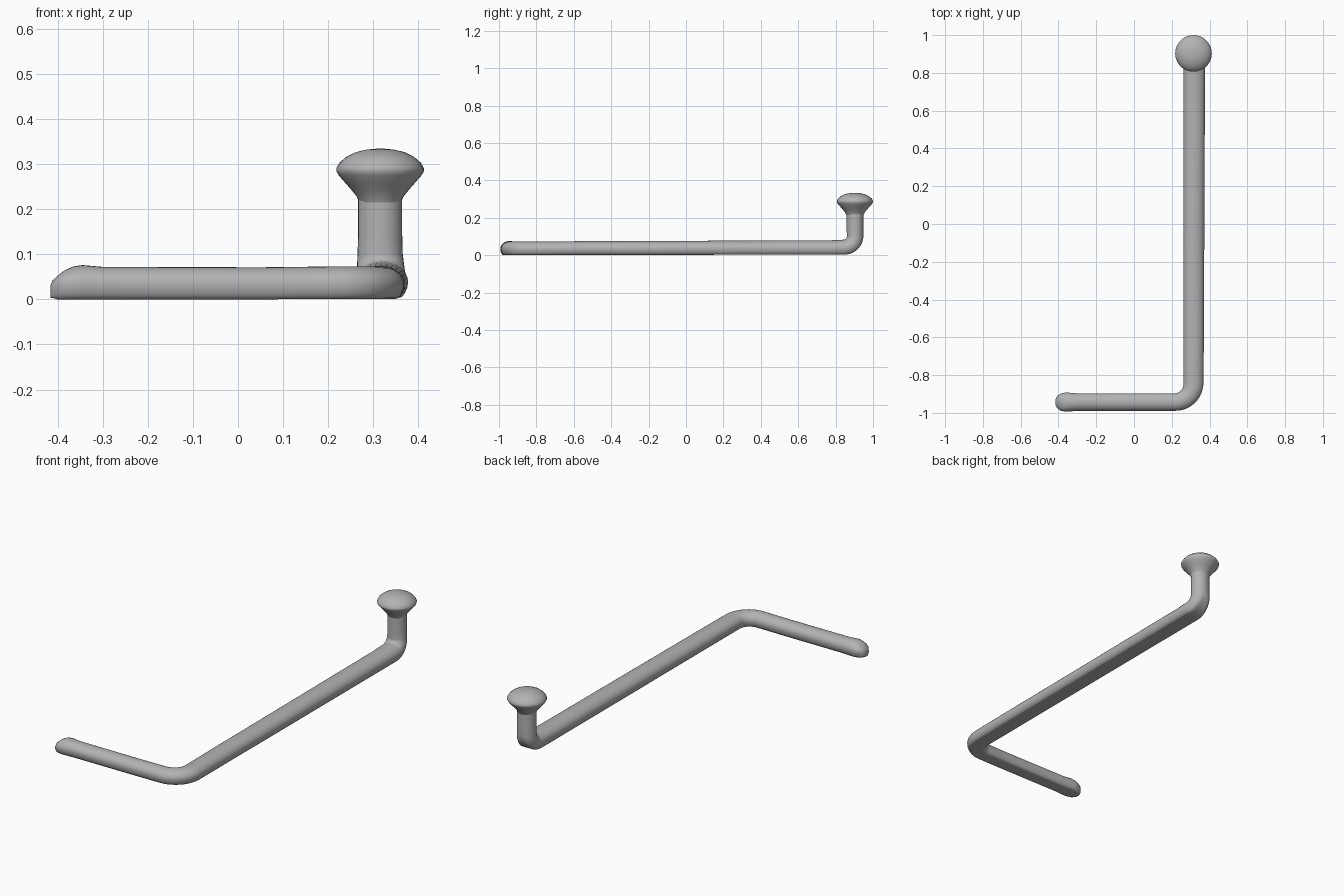
import bpy, bmesh, math
from mathutils import Vector

cube = bpy.data.objects.get("Cube")
if cube:
    bpy.data.objects.remove(cube, do_unlink=True)

SIDES = 28
Z = Vector((0, 0, 1))

grey = bpy.data.materials.new("plain grey")
grey.use_nodes = True
colour = (0.45, 0.45, 0.45, 1)
grey.diffuse_color = colour
grey.node_tree.nodes["Principled BSDF"].inputs["Base Color"].default_value = colour


def skin(name, rings):
    """Bridge equal-sized rings of points into a closed smooth surface."""
    bm = bmesh.new()
    loops = [[bm.verts.new(p) for p in ring] for ring in rings]
    for a, b in zip(loops, loops[1:]):
        for i in range(SIDES):
            j = (i + 1) % SIDES
            bm.faces.new((a[i], a[j], b[j], b[i]))
    bm.faces.new(loops[0])
    bm.faces.new(loops[-1])
    bmesh.ops.recalc_face_normals(bm, faces=bm.faces)
    mesh = bpy.data.meshes.new(name)
    bm.to_mesh(mesh)
    bm.free()
    mesh.materials.append(grey)
    obj = bpy.data.objects.new(name, mesh)
    bpy.context.collection.objects.link(obj)
    bpy.ops.object.select_all(action="DESELECT")
    obj.select_set(True)
    bpy.context.view_layer.objects.active = obj
    bpy.ops.object.shade_smooth_by_angle(angle=math.radians(50))
    return obj


def section(centre, tangent, up, width, top, bottom, flat):
    """Cross-section of the bar: domed on top, flattened underneath."""
    side = tangent.cross(up)
    ring = []
    for i in range(SIDES):
        t = math.tau * i / SIDES
        s = math.sin(t)
        v = top * s if s > 0 else max(bottom * (1 + 0.5 * flat) * s, -bottom)
        ring.append(centre + side * width * math.cos(t) + up * v)
    return ring


X, Y = Vector((1, 0, 0)), Vector((0, 1, 0))
rod_x, leg_y, mid_z, post_y = 0.315, -0.943, 0.034, 0.904
rings = []

# Rounded tip and short leg: x, half width, height above the middle
for x, w, top in [(-0.416, 0.012, -0.01), (-0.411, 0.026, 0.002),
                  (-0.4, 0.038, 0.018), (-0.385, 0.046, 0.03),
                  (-0.365, 0.05, 0.039), (-0.345, 0.05, 0.042),
                  (-0.3, 0.046, 0.038), (0.05, 0.046, 0.037)]:
    low = 0.022 if x < -0.41 else 0.034
    base = Vector((x, leg_y, mid_z))
    if top < 0.01:
        base.z, top = 0.02, 0.02 + top
        low = 0.017
    rings.append(section(base, X, Z, w, top, low, 1))

# Flat corner turning towards the back
radius = 0.1
for i in range(11):
    a = math.pi / 2 * i / 10
    centre = Vector((rod_x - radius + radius * math.sin(a),
                     leg_y + radius - radius * math.cos(a), mid_z))
    tangent = Vector((math.cos(a), math.sin(a), 0))
    rings.append(section(centre, tangent, Z, 0.046 + 0.007 * i / 10, 0.039, 0.033, 1))

# Long rod
for y in (-0.6, -0.2, 0.2, 0.6, 0.78):
    k = (y + 0.8) / 1.6
    rings.append(section(Vector((rod_x + 0.004 * k, y, mid_z + 0.003 * k)), Y, Z,
                         0.054 + 0.003 * k, 0.04 + 0.003 * k, 0.032 + 0.002 * k, 1))

# Upward bend
radius = 0.062
for i in range(11):
    k = i / 10
    a = math.pi / 2 * k
    centre = Vector((rod_x + 0.004 * (1 - k), post_y - radius + radius * math.sin(a),
                     0.039 + radius - radius * math.cos(a)))
    tangent = Vector((0, math.cos(a), math.sin(a)))
    up = Vector((0, -math.sin(a), math.cos(a)))
    rings.append(section(centre, tangent, up, 0.058 - 0.008 * k, 0.044,
                         0.035 + 0.01 * k, 1 - k))

# Upright post
for z in (0.14, 0.19, 0.235):
    rings.append(section(Vector((rod_x, post_y, z)), Z, -Y, 0.049, 0.045, 0.045, 0))
skin("bent_bar", rings)

# Mushroom knob on the post: radius, height
profile = [(0.046, 0.215), (0.052, 0.228), (0.064, 0.243), (0.078, 0.259),
           (0.092, 0.275), (0.097, 0.284), (0.097, 0.291), (0.09, 0.303),
           (0.075, 0.316), (0.055, 0.326), (0.03, 0.332), (0.008, 0.334)]
skin("knob", [[Vector((rod_x + r * math.cos(math.tau * i / SIDES),
                       post_y - 0.001 + r * math.sin(math.tau * i / SIDES), z))
               for i in range(SIDES)] for r, z in profile])
